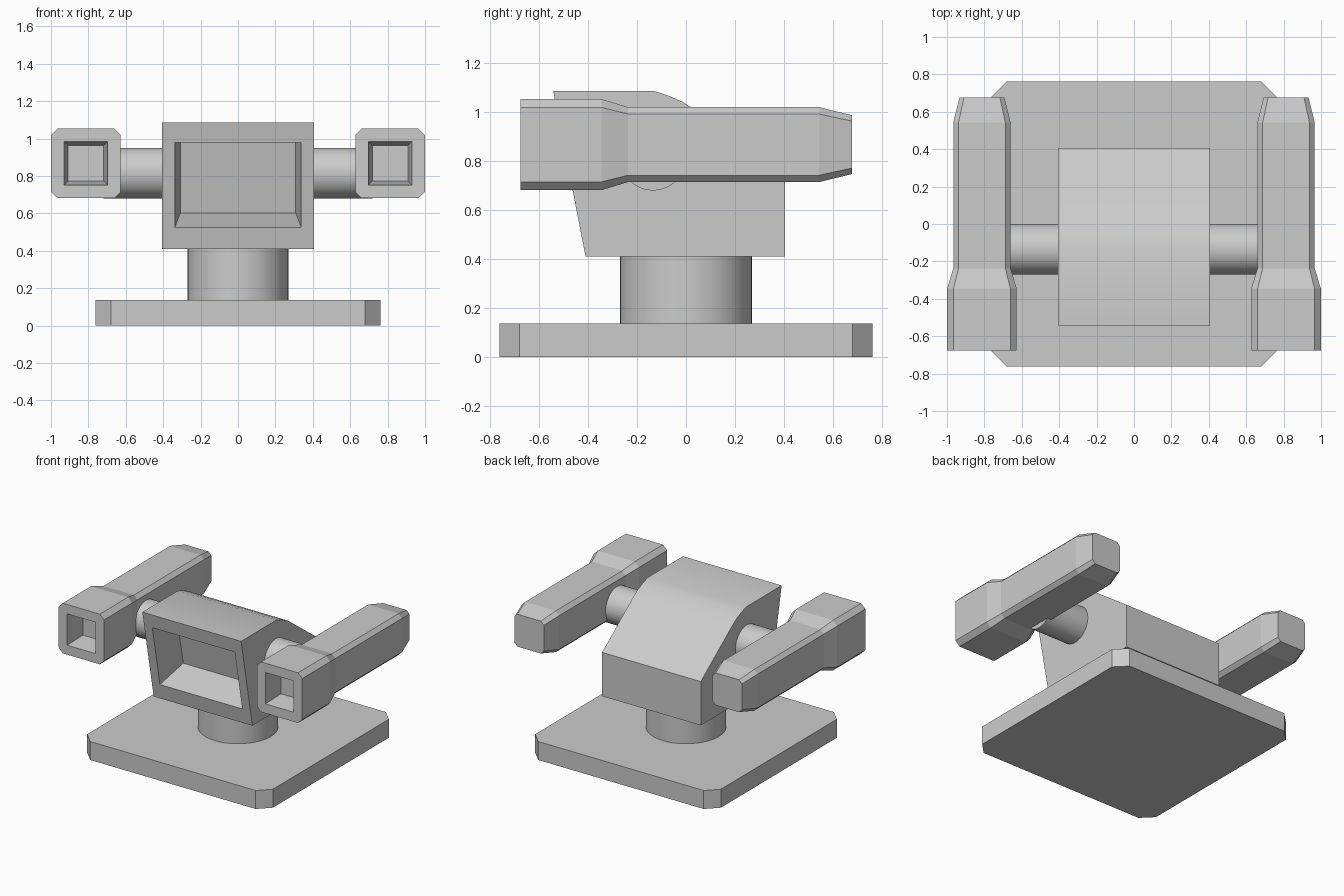
import bpy, bmesh
from math import radians, pi
from mathutils import Vector

if "Cube" in bpy.data.objects:
    bpy.data.objects.remove(bpy.data.objects["Cube"])


def loft(name, rings):
    """Closed solid skinned through equal-length point rings."""
    bm = bmesh.new()
    vs = [[bm.verts.new(p) for p in r] for r in rings]
    n = len(vs[0])
    for a, b in zip(vs, vs[1:]):
        for i in range(n):
            j = (i + 1) % n
            bm.faces.new((a[i], a[j], b[j], b[i]))
    bm.faces.new(vs[0])
    bm.faces.new(vs[-1])
    bmesh.ops.recalc_face_normals(bm, faces=bm.faces)
    me = bpy.data.meshes.new(name)
    bm.to_mesh(me)
    bm.free()
    ob = bpy.data.objects.new(name, me)
    bpy.context.collection.objects.link(ob)
    return ob


def activate(ob):
    bpy.ops.object.select_all(action='DESELECT')
    ob.select_set(True)
    bpy.context.view_layer.objects.active = ob


def smooth(ob):
    activate(ob)
    bpy.ops.object.shade_smooth_by_angle(angle=radians(30))


def recess(ob, mouth, floor):
    """Cut a tapered pocket from the mouth ring down to the floor ring."""
    mouth, floor = [Vector(p) for p in mouth], [Vector(p) for p in floor]
    outer = [m + (m - f) * 0.3 for m, f in zip(mouth, floor)]
    cutter = loft("recess_cutter", [outer, floor])
    cutter.hide_render = True
    mod = ob.modifiers.new("recess", 'BOOLEAN')
    mod.operation, mod.solver, mod.object = 'DIFFERENCE', 'EXACT', cutter
    activate(ob)
    bpy.ops.object.modifier_apply(modifier=mod.name)
    bpy.data.objects.remove(cutter)


def mirror_x(ob):
    ob.modifiers.new("mirror", 'MIRROR').mirror_object = None


def octagon(h, c):
    """Square of half-width h with corners cut by c."""
    k = h - c
    return [(h, -k), (h, k), (k, h), (-k, h), (-h, k), (-h, -k), (-k, -h), (k, -h)]


def square(h):
    return [(h, -h), (h, h), (-h, h), (-h, -h)]


# Base plate with clipped corners
loft("base_plate", [[(x, y, z) for x, y in octagon(0.762, 0.083)] for z in (0, 0.137)])

# Pedestal column
bpy.ops.mesh.primitive_cylinder_add(vertices=48, radius=0.27, depth=0.30, location=(0, 0, 0.27))
pedestal = bpy.context.object
pedestal.name = "pedestal"
smooth(pedestal)

# Head: side profile (y, z) extruded across x
profile = [(-0.41, 0.41), (0.405, 0.41), (0.405, 0.735), (0.02, 1.02),
           (-0.015, 1.042), (-0.07, 1.066), (-0.13, 1.086), (-0.542, 1.086)]
head = loft("head", [[(x, y, z) for y, z in profile] for x in (-0.405, 0.405)])
recess(head,
       [(-0.338, -0.432, 0.525), (0.338, -0.432, 0.525), (0.338, -0.521, 0.98), (-0.338, -0.521, 0.98)],
       [(-0.308, -0.202, 0.603), (0.308, -0.202, 0.603), (0.308, -0.28, 0.996), (-0.308, -0.28, 0.996)])
smooth(head)

# Axles joining the head to the arms
bpy.ops.mesh.primitive_cylinder_add(vertices=48, radius=0.135, depth=0.34, rotation=(0, pi / 2, 0))
axle = bpy.context.object
axle.name = "axle"
axle.location = (0.55, -0.135, 0.815)
bpy.ops.object.transform_apply(location=True, rotation=True, scale=True)
smooth(axle)
mirror_x(axle)

# Arms: muzzle block, neck, barrel and tapered tail, lofted along y
CX, CZ = 0.813, 0.867


def at_y(y, ring):
    return [(CX + x, y, CZ + z) for x, z in ring]


stations = [(-0.675, 0.186, 0.034), (-0.345, 0.186, 0.034), (-0.237, 0.153, 0.028),
            (0.543, 0.153, 0.028), (0.677, 0.12, 0.024)]
arm = loft("arm", [at_y(y, octagon(h, c)) for y, h, c in stations])
recess(arm, at_y(-0.675, square(0.116)), at_y(-0.52, square(0.095)))
mirror_x(arm)
